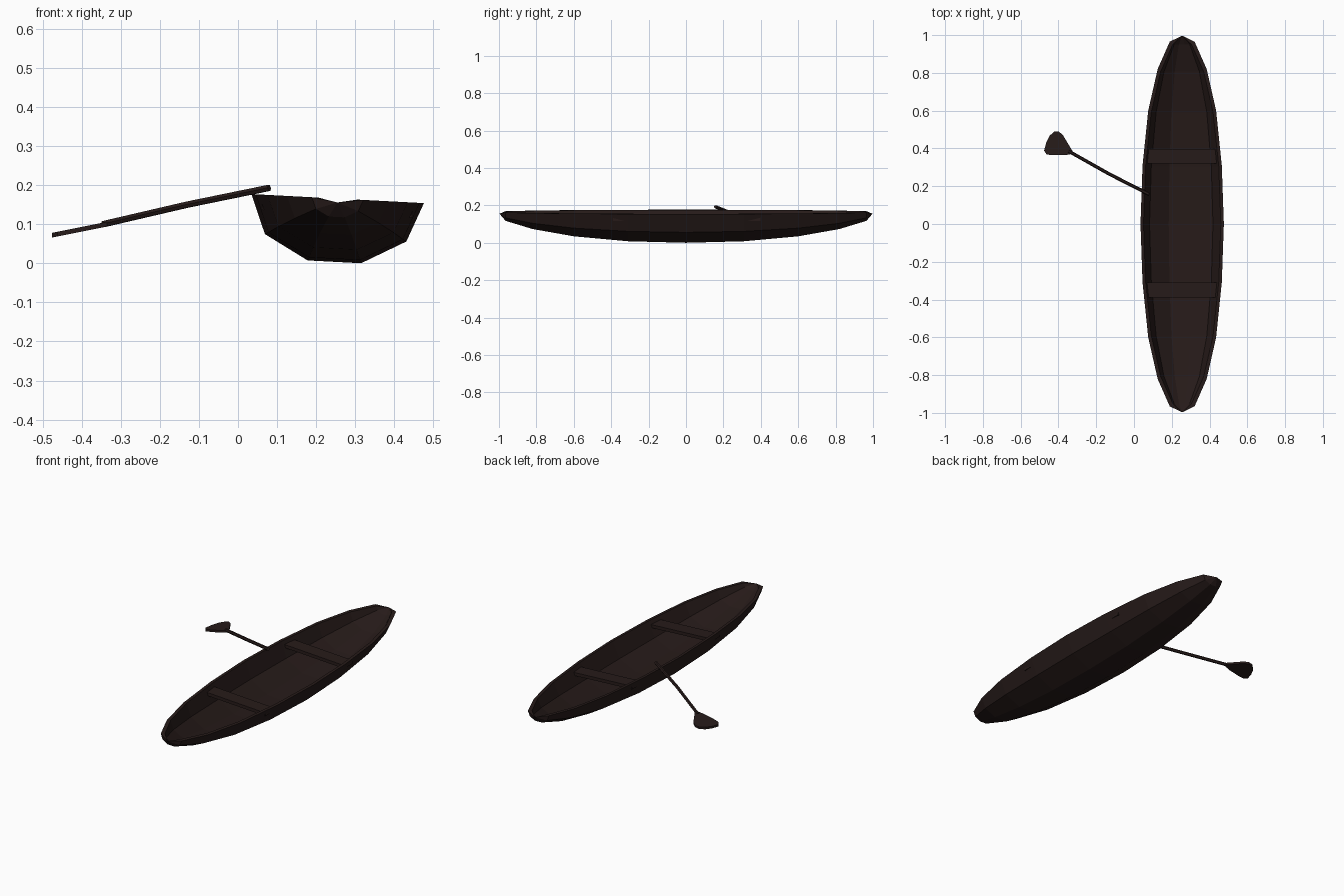
import bpy, bmesh, math
from mathutils import Matrix, Vector

if "Cube" in bpy.data.objects:
    bpy.data.objects.remove(bpy.data.objects["Cube"])

wood = bpy.data.materials.new("dark_wood")
wood.diffuse_color = (0.02, 0.011, 0.01, 1)
wood.use_nodes = True
wood.node_tree.nodes["Principled BSDF"].inputs["Base Color"].default_value = wood.diffuse_color


def finish(name, bm, matrix=Matrix()):
    bmesh.ops.remove_doubles(bm, verts=bm.verts, dist=0.0005)
    bmesh.ops.recalc_face_normals(bm, faces=bm.faces)
    me = bpy.data.meshes.new(name)
    bm.to_mesh(me)
    bm.free()
    me.materials.append(wood)
    ob = bpy.data.objects.new(name, me)
    ob.matrix_world = matrix
    bpy.context.collection.objects.link(ob)
    return ob


def loft(bm, rings):
    rows = [[bm.verts.new(p) for p in r] for r in rings]
    n = len(rows[0])
    for a, b in zip(rows, rows[1:]):
        for i in range(n):
            j = (i + 1) % n
            bm.faces.new((a[i], a[j], b[j], b[i]))
    return rows


# Boat leans a little to its right
lean = Matrix.Translation((0.255, 0, 0.1655)) @ Matrix.Rotation(math.radians(3), 4, 'Y')


def section(y, w, d):
    half = [(w, 0), (0.82 * w, -0.62 * d), (0.31 * w, -d)]
    pts = [(-x, z) for x, z in half] + half[::-1]
    return [Vector((x, y, z)) for x, z in pts]


# Hull: outer and inner skin lofted through stations (y, half width, depth)
half = [(0, 0.221, 0.162), (0.31, 0.21, 0.154), (0.6, 0.18, 0.128),
        (0.82, 0.13, 0.09), (0.965, 0.066, 0.047)]
stations = [(-y, w, d) for y, w, d in half[:0:-1]] + half
rings = [[Vector((0, -0.997, -0.01))] * 12]
for y, w, d in stations:
    inner = section(y * 0.985, w - 0.016, d - 0.014)
    rings.append(section(y, w, d) + inner[::-1])
rings.append([Vector((0, 0.997, -0.01))] * 12)
bm = bmesh.new()
rows = [[bm.verts.new(p) for p in r] for r in rings[1:-1]]
for a, b in zip(rows, rows[1:]):
    for i in range(12):
        j = (i + 1) % 12
        bm.faces.new((a[i], a[j], b[j], b[i]))
for row, ring in ((rows[0], rings[0]), (rows[-1], rings[-1])):
    tip = bm.verts.new(ring[0])
    for i in range(12):
        bm.faces.new((row[i], row[(i + 1) % 12], tip))
finish("hull", bm, lean)

# Two cross seats
for name, y in (("rear_seat", 0.358), ("front_seat", -0.35)):
    bm = bmesh.new()
    bmesh.ops.create_cube(bm, size=1, matrix=Matrix.Translation((0, y, -0.03))
                          @ Matrix.Diagonal((0.385, 0.078, 0.018, 1)))
    finish(name, bm, lean)

# Paddle shaft: six-sided tube through three points
path = [Vector(p) for p in ((0.08, 0.157, 0.193), (-0.13, 0.264, 0.15), (-0.345, 0.385, 0.1))]
d = (path[-1] - path[0]).normalized()
side = d.cross(Vector((0, 0, 1))).normalized()
up = side.cross(d)
r = 0.009
bm = bmesh.new()
rows = loft(bm, [[p + r * (math.cos(k * math.pi / 3) * side + math.sin(k * math.pi / 3) * up)
                  for k in range(6)] for p in path])
bm.faces.new(rows[0])
bm.faces.new(rows[-1])
finish("paddle_shaft", bm)

# Paddle blade: flared outline on the shaft's slope
outline = [(-0.325, 0.385), (-0.378, 0.473), (-0.4, 0.49), (-0.422, 0.489), (-0.447, 0.467),
           (-0.465, 0.43), (-0.476, 0.388), (-0.462, 0.368), (-0.43, 0.364), (-0.365, 0.364),
           (-0.335, 0.37)]
bm = bmesh.new()
rows = loft(bm, [[(x, y, 0.099 + 0.2 * (x + 0.34) + h) for x, y in outline]
                 for h in (-0.006, 0.006)])
bm.faces.new(rows[0])
bm.faces.new(rows[1])
finish("paddle_blade", bm)
